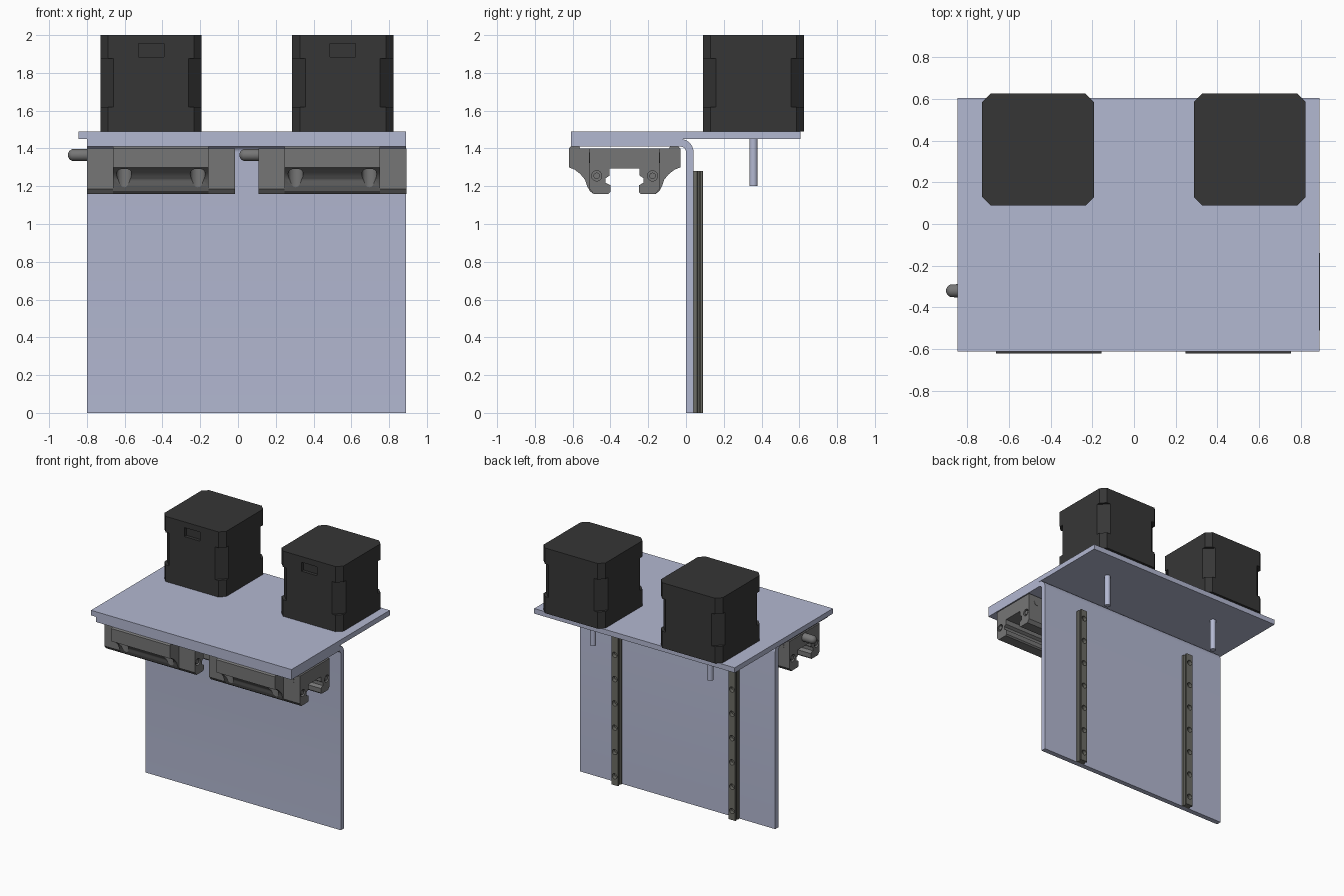
import bpy, bmesh, math
from mathutils import Matrix, Vector

cube = bpy.data.objects.get("Cube")
if cube:
    bpy.data.objects.remove(cube, do_unlink=True)


def material(name, r, g, b):
    m = bpy.data.materials.new(name)
    m.use_nodes = True
    m.diffuse_color = (r, g, b, 1)
    m.node_tree.nodes["Principled BSDF"].inputs["Base Color"].default_value = (r, g, b, 1)
    return m


LAVENDER = material("lavender metal", 0.45, 0.48, 0.64)
BLACK = material("motor black", 0.037, 0.037, 0.037)
GREY = material("carriage grey", 0.18, 0.18, 0.18)
RAIL = material("rail steel", 0.15, 0.15, 0.13)

# Cyclic axis order used to turn profile coordinates into space
PLACE = {"x": lambda u, v, w: (w, u, v),
         "y": lambda u, v, w: (u, w, v),
         "z": lambda u, v, w: (u, v, w)}


def finish(bm, name, mat):
    bmesh.ops.recalc_face_normals(bm, faces=bm.faces)
    mesh = bpy.data.meshes.new(name)
    bm.to_mesh(mesh)
    bm.free()
    ob = bpy.data.objects.new(name, mesh)
    bpy.context.collection.objects.link(ob)
    if mat:
        mesh.materials.append(mat)
    return ob


def prism(name, pts, axis, lo, hi, mat=None):
    """Extrude a closed profile along an axis."""
    bm = bmesh.new()
    face = bm.faces.new([bm.verts.new(PLACE[axis](u, v, lo)) for u, v in pts])
    out = bmesh.ops.extrude_face_region(bm, geom=[face])
    verts = [e for e in out["geom"] if isinstance(e, bmesh.types.BMVert)]
    bmesh.ops.translate(bm, verts=verts, vec=Vector(PLACE[axis](0, 0, hi - lo)))
    return finish(bm, name, mat)


def circle(u, v, r, n=24):
    return [(u + r * math.cos(2 * math.pi * i / n),
             v + r * math.sin(2 * math.pi * i / n)) for i in range(n)]


def rect(u0, u1, v0, v1):
    return [(u0, v0), (u1, v0), (u1, v1), (u0, v1)]


def cut(ob, cutters):
    """Subtract each cutter and delete it."""
    bpy.context.view_layer.objects.active = ob
    for c in cutters:
        c.hide_render = True
        mod = ob.modifiers.new("cut", "BOOLEAN")
        mod.operation, mod.solver, mod.object = "DIFFERENCE", "EXACT", c
        bpy.ops.object.modifier_apply(modifier=mod.name)
        bpy.data.objects.remove(c, do_unlink=True)


def smooth(ob, angle=35):
    bpy.ops.object.select_all(action="DESELECT")
    ob.select_set(True)
    bpy.context.view_layer.objects.active = ob
    bpy.ops.object.shade_smooth_by_angle(angle=math.radians(angle))


# Flat top plate
prism("top_plate", rect(-0.845, 0.89, -0.61, 0.605), "z", 1.45, 1.49, LAVENDER)


# Bent sheet: horizontal flange, rounded bend, vertical panel
def arc(r):
    return [(-0.03 + r * math.sin(a), 1.38 + r * math.cos(a))
            for a in (math.pi / 2 * i / 8 for i in range(9))]


bent = [(-0.61, 1.45)] + arc(0.07) + [(0.04, 0), (0, 0)] + arc(0.03)[::-1] + [(-0.61, 1.41)]
smooth(prism("bent_sheet", bent, "x", -0.8, 0.89, LAVENDER), 20)


# Motors with relieved corners, a connector slot and a shaft below
def motor(side, cx, cy=0.357, h=0.268, c=0.04):
    k = h - c
    outline = [(cx + sx * a, cy + sy * b) for sx, sy, a, b in (
        (1, -1, k, h), (1, -1, h, k), (1, 1, h, k), (1, 1, k, h),
        (-1, 1, k, h), (-1, 1, h, k), (-1, -1, h, k), (-1, -1, k, h))]
    body = prism(side + "_motor", outline, "z", 1.49, 2, BLACK)
    cutters = [prism("slot_cutter", rect(cx - 0.067, cx + 0.067, 1.885, 1.955),
                     "y", cy - h - 0.1, cy - h + 0.025)]
    for i in range(4):
        corner = prism("corner_cutter", rect(-0.0495, 0.0495, -0.1, 0.1), "z", 1.62, 1.875)
        a = math.pi / 4 + i * math.pi / 2
        r = h * math.sqrt(2)
        corner.data.transform(
            Matrix.Translation((cx + r * math.cos(a), cy + r * math.sin(a), 0))
            @ Matrix.Rotation(a, 4, "Z"))
        cutters.append(corner)
    cut(body, cutters)
    smooth(prism(side + "_motor_shaft", circle(cx, cy, 0.022), "z", 1.2, 1.46, LAVENDER))


# Guide rails with grooved sides and a row of counterbored holes
def rail(side, cx):
    half = [(0.031, 0.04), (0.031, 0.057), (0.024, 0.063),
            (0.024, 0.072), (0.031, 0.078), (0.031, 0.087), (0.028, 0.09)]
    pts = [(cx + x, y) for x, y in half] + [(cx - x, y) for x, y in half[::-1]]
    body = prism(side + "_rail", pts, "z", 0, 1.28, RAIL)
    cut(body, [prism("hole_cutter", circle(cx, 0.07 + 0.19 * i, 0.021, 16), "y", 0.06, 0.12)
               for i in range(7)])


# Bearing carriages: flanged middle, two end caps, grease nipple
CY = -0.325
CHANNEL = [(0.165, 1.16), (0.085, 1.16), (0.075, 1.17), (0.075, 1.205), (0.1, 1.218),
           (0.1, 1.243), (0.08, 1.256), (0.08, 1.295)]
FLANGE = [(0.235, 1.4), (0.24, 1.41), (0.285, 1.41), (0.295, 1.4), (0.295, 1.3), (0.265, 1.288),
          (0.235, 1.265), (0.21, 1.235), (0.198, 1.2), (0.185, 1.175)]
CAP = [(0.185, 1.4), (0.185, 1.185)]


def mirrored(half):
    return [(CY + y, z) for y, z in half] + [(CY - y, z) for y, z in half[::-1]]


def carriage(side, cx):
    mid = prism(side + "_carriage", mirrored(FLANGE + CHANNEL), "x",
                cx - 0.253, cx + 0.253, GREY)
    cut(mid, [prism("bolt_cutter", circle(cx + sx * 0.195, CY + sy * 0.235, 0.04),
                    "z", 1.1, 1.385) for sx in (-1, 1) for sy in (-1, 1)])
    smooth(mid, 25)
    for end, s in (("left", 1), ("right", -1)):
        lo, hi = sorted((cx + s * 0.253, cx + s * 0.392))
        cap = prism(f"{side}_carriage_{end}_cap", mirrored(CAP + CHANNEL), "x", lo, hi, GREY)
        face = cx + s * 0.392
        cut(cap, [prism("screw_cutter", circle(CY + t * 0.148, 1.255, 0.027), "x",
                        face - 0.02, face + 0.02) for t in (-1, 1)])
        for t in (-1, 1):
            # Screw heads in the end face and plugs on the sides
            a, b = sorted((face - s * 0.03, face - s * 0.004))
            prism("cap_screw", circle(CY + t * 0.148, 1.255, 0.017, 16), "x", a, b, GREY)
            a, b = sorted((CY + t * 0.18, CY + t * 0.188))
            prism("side_plug", circle(cx + s * 0.315, 1.35, 0.028), "y", a, b, GREY)
    # Round-tipped nipple: a stretched capsule made by revolving its outline
    bm = bmesh.new()
    bmesh.ops.create_uvsphere(bm, u_segments=24, v_segments=12, radius=0.032)
    for v in bm.verts:
        if v.co.z < 0.001:
            v.co.z -= 0.08
    bmesh.ops.transform(bm, verts=bm.verts, matrix=Matrix.Translation((cx - 0.461, CY + 0.005, 1.365))
                        @ Matrix.Rotation(-math.pi / 2, 4, "Y"))
    smooth(finish(bm, side + "_grease_nipple", GREY))


for side, motor_x, carriage_x in (("right", -0.46, -0.408), ("left", 0.555, 0.5)):
    motor(side, motor_x)
    rail(side, motor_x)
    carriage(side, carriage_x)
